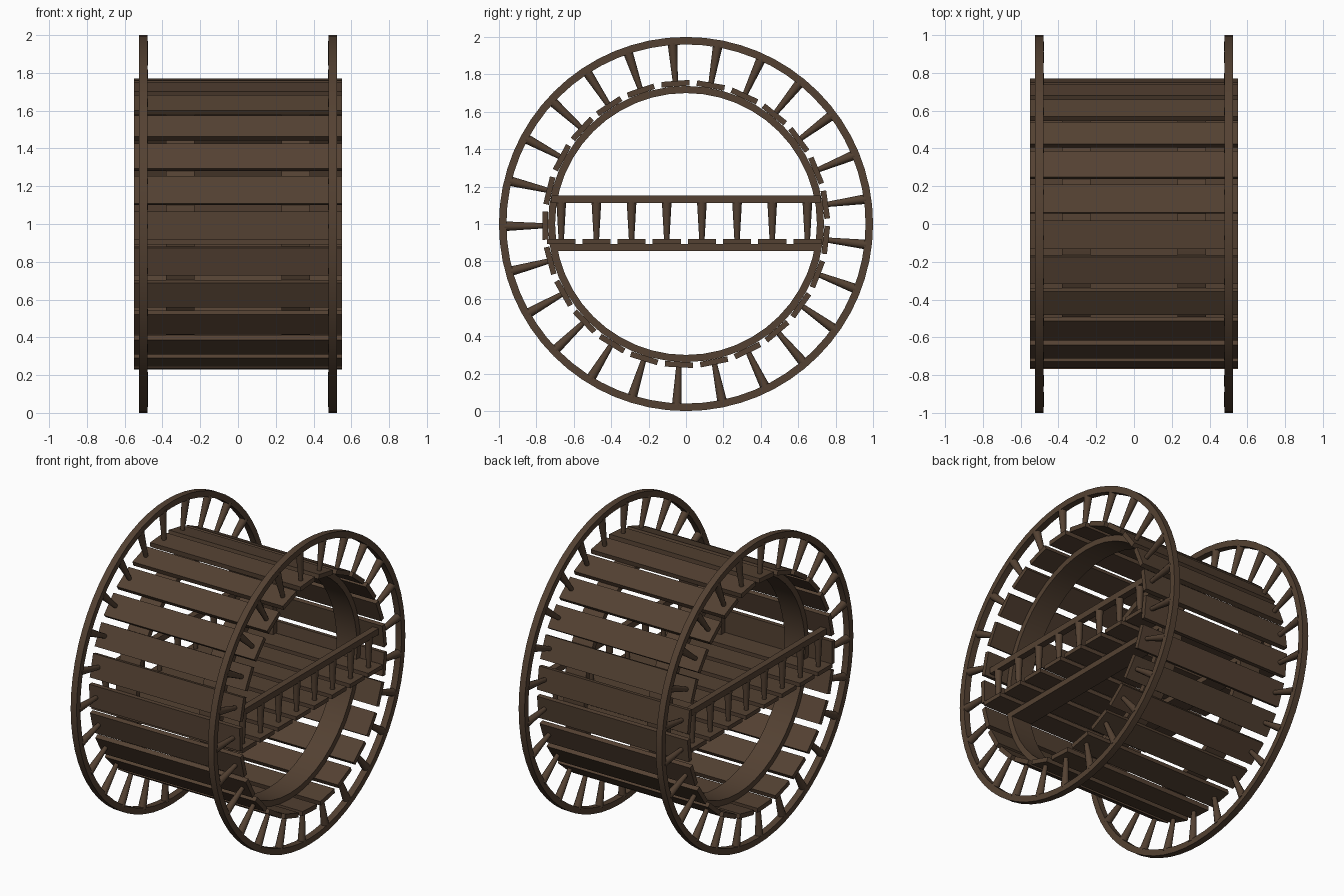
import bpy, bmesh
from math import pi, radians
from mathutils import Matrix, Vector

if "Cube" in bpy.data.objects:
    bpy.data.objects.remove(bpy.data.objects["Cube"])

wood = bpy.data.materials.new("dark_brown_wood")
wood.diffuse_color = (0.088, 0.053, 0.032, 1)
wood.use_nodes = True
wood.node_tree.nodes["Principled BSDF"].inputs["Base Color"].default_value = wood.diffuse_color
HUB = Matrix.Translation((0, 0, 1))      # wheel centre
N = 25                                   # planks and spokes around the wheel
STEP = 2 * pi / N
START = radians(4.3)                     # first plank, measured from the top


def finish(name, bm, smooth=False):
    bmesh.ops.recalc_face_normals(bm, faces=bm.faces[:])
    mesh = bpy.data.meshes.new(name)
    bm.to_mesh(mesh)
    bm.free()
    mesh.materials.append(wood)
    ob = bpy.data.objects.new(name, mesh)
    bpy.context.collection.objects.link(ob)
    if smooth:
        bpy.context.view_layer.objects.active = ob
        ob.select_set(True)
        bpy.ops.object.shade_smooth_by_angle(angle=radians(40))
        ob.select_set(False)
    return ob


def box(bm, x0, x1, y0, y1, z0, z1, mat=Matrix()):
    m = mat @ Matrix.Translation(((x0 + x1) / 2, (y0 + y1) / 2, (z0 + z1) / 2))
    m = m @ Matrix.Diagonal((x1 - x0, y1 - y0, z1 - z0, 1))
    bmesh.ops.create_cube(bm, size=1, matrix=m)


def peg(bm, x, y, z0, z1, mat=Matrix()):
    # tapered peg, thick at the top end
    m = mat @ Matrix.Translation((x, y, (z0 + z1) / 2))
    bmesh.ops.create_cone(bm, cap_ends=True, segments=10, radius1=0.014,
                          radius2=0.026, depth=z1 - z0, matrix=m)


def hoop(name, x0, x1, r0, r1, segs):
    # rectangular section spun around the wheel axis
    bm = bmesh.new()
    loops = []
    for i in range(segs):
        rot = HUB @ Matrix.Rotation(2 * pi * i / segs, 4, 'X')
        loops.append([bm.verts.new(rot @ Vector((x, 0, r)))
                      for x, r in ((x0, r0), (x1, r0), (x1, r1), (x0, r1))])
    for i in range(segs):
        a, b = loops[i], loops[(i + 1) % segs]
        for k in range(4):
            bm.faces.new((a[k], a[(k + 1) % 4], b[(k + 1) % 4], b[k]))
    finish(name, bm, True)


def around(i):
    return HUB @ Matrix.Rotation(START + i * STEP, 4, 'X')


# drum planks
bm = bmesh.new()
for i in range(N):
    box(bm, -0.55, 0.55, -0.075, 0.075, 0.737, 0.767, around(i))
finish("drum_planks", bm)

# floor planks across the middle
floor_y = [-0.667 + 0.188 * i for i in range(8)]
bm = bmesh.new()
for y in floor_y:
    box(bm, -0.55, 0.55, y - 0.075, y + 0.075, 0.892, 0.919)
finish("floor_planks", bm)

for side, s in (("right", 1), ("left", -1)):
    # outer rim and inner support hoop
    hoop(side + "_rim", s * 0.48, s * 0.523, 0.96, 1.0, 64)
    hoop(side + "_inner_hoop", s * 0.23, s * 0.38, 0.70, 0.738, 48)
    # spokes between drum and rim
    bm = bmesh.new()
    for i in range(N):
        peg(bm, s * 0.5, 0, 0.762, 0.97, around(i))
    finish(side + "_spokes", bm, True)
    # balusters on the floor
    bm = bmesh.new()
    for y in floor_y:
        peg(bm, s * 0.5, y, 0.91, 1.12)
    finish(side + "_balusters", bm, True)
    # hand rail and floor beam
    xs = sorted((s * 0.48, s * 0.523))
    bm = bmesh.new()
    box(bm, *xs, -0.72, 0.72, 1.112, 1.153)
    finish(side + "_hand_rail", bm)
    xs = sorted((s * 0.23, s * 0.38))
    bm = bmesh.new()
    box(bm, *xs, -0.71, 0.71, 0.856, 0.893)
    finish(side + "_floor_beam", bm)
